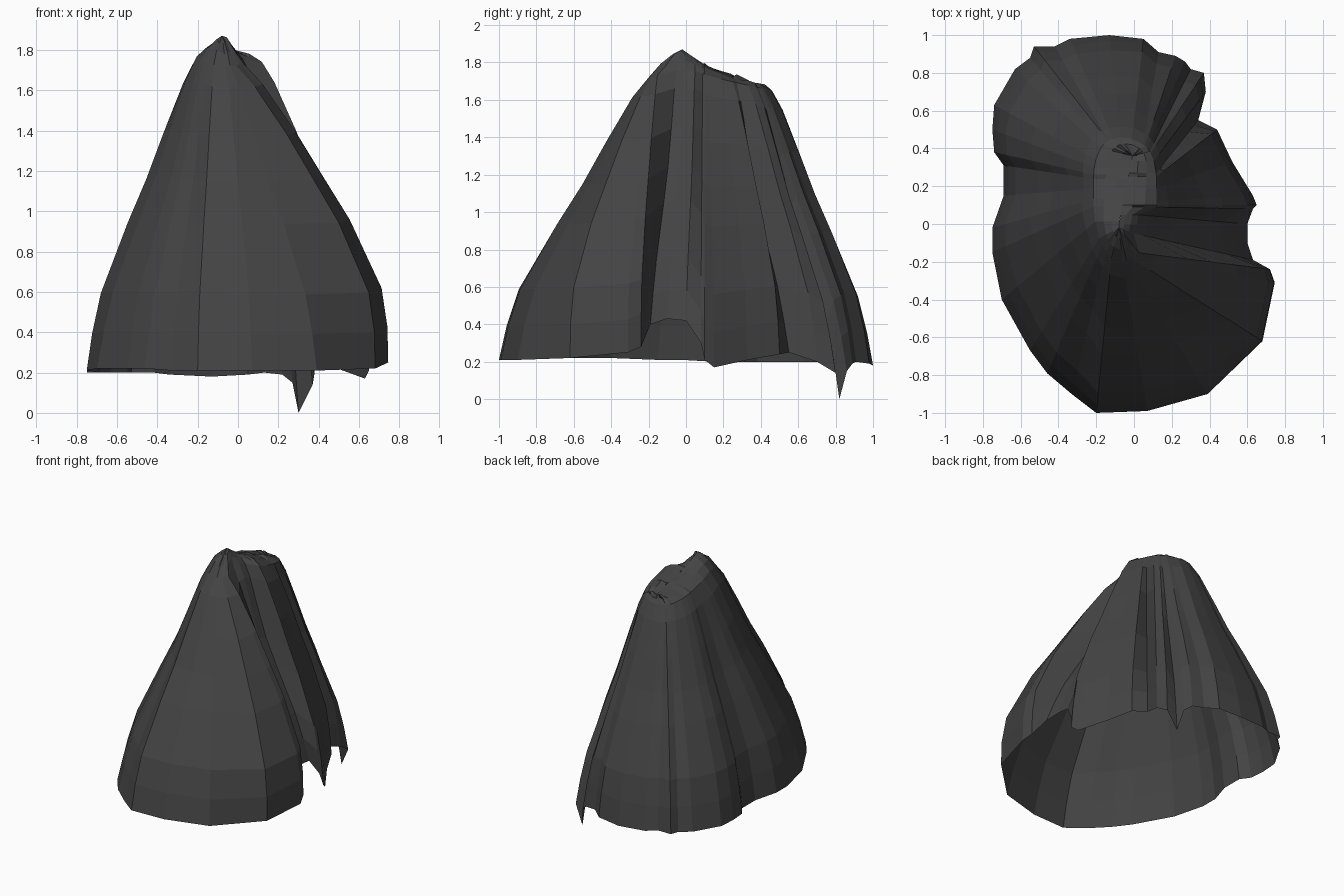
import bpy, bmesh, math, random
from mathutils import Vector

random.seed(4)
cube = bpy.data.objects.get("Cube")
if cube:
    bpy.data.objects.remove(cube)

# Hem outline, counter-clockwise: x, y, z
RIM = [
    (.60, -.1, .43), (.60, 0, .42), (.63, .08, .3), (.65, .1, .21), (.63, .15, .17),
    (.52, .33, .21), (.44, .5, .24), (.34, .55, .25), (.38, .7, .2), (.37, .8, .14),
    (.3, .82, 0), (.27, .86, .15), (.22, .89, .19), (.13, .91, .2), (.05, .98, .19),
    (-.13, 1, .18), (-.34, .98, .19), (-.42, .94, .2), (-.53, .94, .2), (-.55, .88, .2),
    (-.63, .82, .2), (-.74, .63, .2), (-.75, .5, .2), (-.74, .38, .2), (-.69, .31, .2),
    (-.69, .15, .2), (-.75, -.02, .21), (-.75, -.15, .21), (-.7, -.4, .22),
    (-.55, -.67, .22), (-.46, -.79, .22), (-.33, -.9, .21), (-.2, -1, .21),
    (.07, -.99, .21), (.39, -.9, .21), (.68, -.62, .22), (.745, -.31, .25),
    (.72, -.24, .28), (.63, -.19, .4),
]
# Height fraction and outward fraction of the draped cloth
PROFILE = [(0, 1), (.12, .95), (.25, .87), (.48, .62), (.62, .45),
           (.77, .29), (.93, .11), (1, 0)]
SHOULDER_Z = [(-.2, 1.72), (0, 1.77), (.15, 1.72), (.28, 1.69), (.46, 1.65)]
RIDGE_Z = [(-.02, 1.87), (.08, 1.80), (.15, 1.765), (.27, 1.72), (.36, 1.67)]
GATHER_RIGHT = [(-1, -.2), (-.3, -.17), (-.23, -.15), (-.19, -.05), (.1, .1),
                (.55, .27), (1, .46)]
GATHER_LEFT = [(-1, -.18), (1, .46)]


def ramp(table, v):
    """Piecewise linear lookup."""
    if v <= table[0][0]:
        return table[0][1]
    for (a, p), (b, q) in zip(table, table[1:]):
        if v <= b:
            return p + (q - p) * (v - a) / (b - a)
    return table[-1][1]


def in_valley(p):
    return p.x > .5 and -.2 < p.y < .05


def shoulder(p):
    """Point of the gathered top ring above a hem point."""
    right = p.x > -.1
    y = ramp(GATHER_RIGHT if right else GATHER_LEFT, p.y)
    u = (y - .13) / .33
    # Rounded at the front, squarer at the back
    spread = math.sqrt(max(0, 1 - abs(u) ** (4 if u > 0 else 2)))
    x = -.07 + (.19 if right else -.145) * spread
    if in_valley(p):
        x -= .09
    return Vector((x, y, ramp(SHOULDER_Z, y)))


def fold(p):
    """Positive bulges outward, negative sinks inward."""
    if in_valley(p) or (p.x > .3 and .52 < p.y < .6):
        return -.13
    if p.x > .5 and p.y < -.2:
        return .12
    if p.x > .4 and p.y > .05:
        return .05
    if p.x < -.25 and p.y < -.3:
        return -.05
    if p.x > .25 and p.y > .75:
        return -.04
    if p.x < 0 and p.y > .6:
        return -.025
    return 0


def column(hem):
    p = Vector(hem)
    top = shoulder(p)
    pts = []
    for t, f in PROFILE:
        f += fold(p) * math.sin(math.pi * t)
        q = top.lerp(p, f)
        q.z = p.z + (top.z - p.z) * t
        pts.append(q)
    # Rumpled cap rising to the ridge
    y = min(max(top.y, -.02), .36)
    ridge = Vector((-.08 + max(0, y) * .2, y, ramp(RIDGE_Z, y)))
    for k in (.35, .7):
        q = top.lerp(ridge, k)
        q.z += .015 + random.uniform(-.012, .012)
        pts.append(q)
    pts.append(ridge)
    return pts


# Draped cloth
bm = bmesh.new()
cols = [[bm.verts.new(q) for q in column(h)] for h in RIM]
for a, b in zip(cols, cols[1:] + cols[:1]):
    for j in range(len(a) - 1):
        bm.faces.new((a[j], b[j], b[j + 1], a[j + 1]))
bmesh.ops.remove_doubles(bm, verts=bm.verts, dist=.002)
bmesh.ops.dissolve_degenerate(bm, edges=bm.edges, dist=.0005)
bmesh.ops.recalc_face_normals(bm, faces=bm.faces)
mesh = bpy.data.meshes.new("draped_cloth")
bm.to_mesh(mesh)
bm.free()
cloth = bpy.data.objects.new("draped_cloth", mesh)
bpy.context.collection.objects.link(cloth)

# Dark grey fabric
mat = bpy.data.materials.new("dark_grey_cloth")
mat.use_nodes = True
grey = (.057, .057, .057, 1)
mat.diffuse_color = grey
mat.node_tree.nodes["Principled BSDF"].inputs["Base Color"].default_value = grey
mesh.materials.append(mat)
